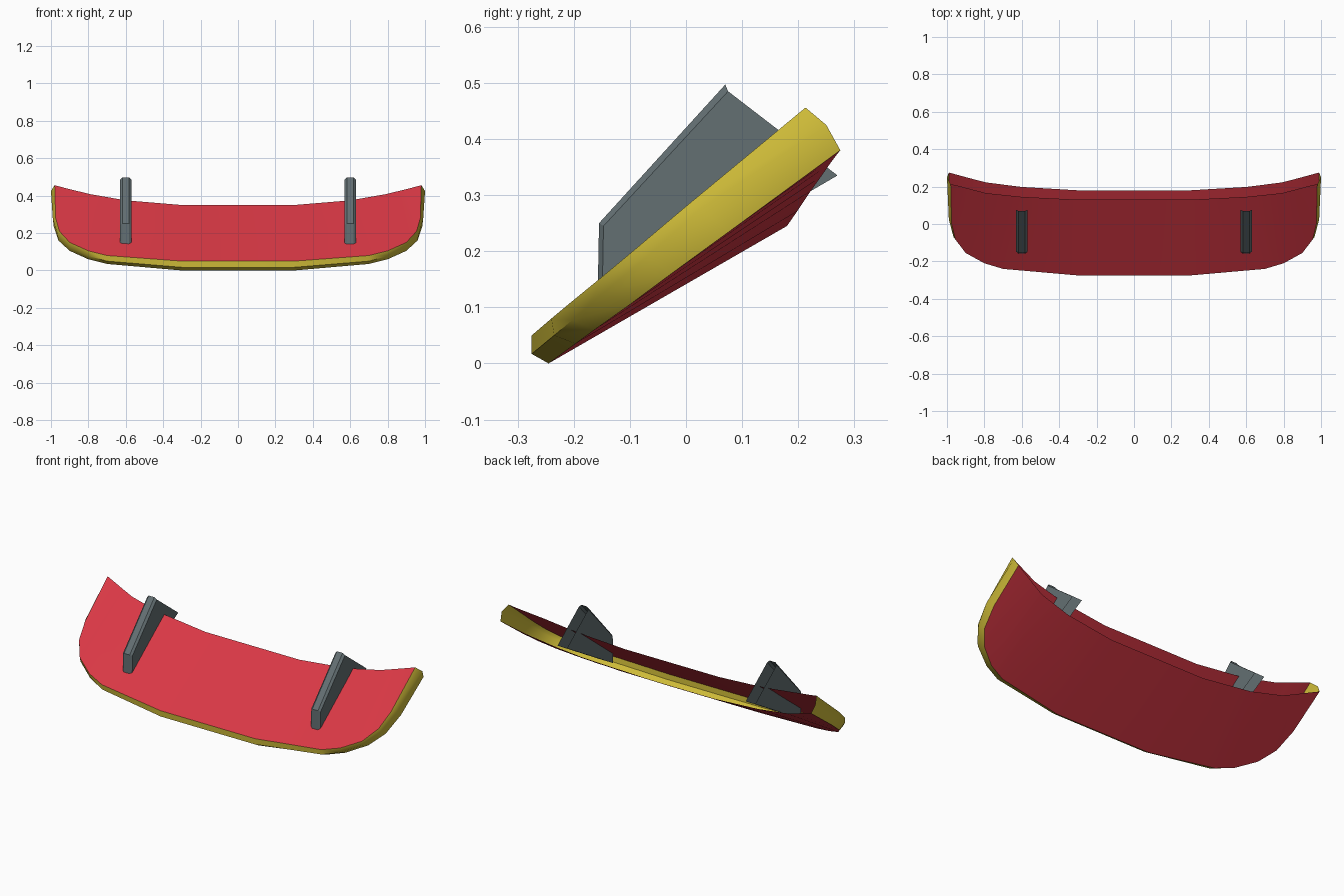
import bpy, bmesh, math

if "Cube" in bpy.data.objects:
    bpy.data.objects.remove(bpy.data.objects["Cube"])


def material(name, rgb):
    m = bpy.data.materials.new(name)
    m.diffuse_color = (*rgb, 1)
    m.use_nodes = True
    m.node_tree.nodes["Principled BSDF"].inputs["Base Color"].default_value = m.diffuse_color
    return m


RED = material("red paint", (0.70, 0.04, 0.06))
YELLOW = material("yellow edge", (0.62, 0.50, 0.04))
GREY = material("grey metal", (0.125, 0.16, 0.17))


def finish(name, bm, mats, angle):
    bmesh.ops.remove_doubles(bm, verts=bm.verts, dist=0.0005)
    bmesh.ops.recalc_face_normals(bm, faces=bm.faces)
    me = bpy.data.meshes.new(name)
    bm.to_mesh(me)
    bm.free()
    for m in mats:
        me.materials.append(m)
    ob = bpy.data.objects.new(name, me)
    bpy.context.collection.objects.link(ob)
    bpy.ops.object.select_all(action='DESELECT')
    ob.select_set(True)
    bpy.context.view_layer.objects.active = ob
    bpy.ops.object.shade_smooth_by_angle(angle=math.radians(angle))
    return ob


def loft(bm, rows, mats):
    """Skin neighbouring rows of points; mats gives one slot per strip."""
    vs = [[bm.verts.new(p) for p in row] for row in rows]
    for a, b, mi in zip(vs, vs[1:], mats):
        for i in range(len(a) - 1):
            pts = [a[i], a[i + 1], b[i + 1], b[i]]
            if (pts[1].co - pts[2].co).length < 0.0005:
                pts.pop(2)
            elif (pts[0].co - pts[3].co).length < 0.0005:
                pts.pop(3)
            bm.faces.new(pts).material_index = mi


def mirrored(half):
    return [(-x, y, z) for x, y, z in reversed(half)] + half


# Blade: hollow shell, open at the back, with a yellow rim on front and ends
top_back = [(.30, .13, .35), (.60, .145, .375), (.79, .165, .408), (.86, .183, .425),
            (.92, .199, .440), (.955, .208, .449), (.98, .213, .456)]
top_rim = [(.30, -.275, .05), (.70, -.24, .08), (.80, -.21, .105), (.90, -.155, .15),
           (.955, -.083, .21), (.975, 0, .28), (.98, .213, .456)]
mid_rim = [(.30, -.275, .017), (.70, -.235, .05), (.80, -.203, .077), (.90, -.148, .125),
           (.965, -.07, .19), (.99, .025, .275), (1.0, .25, .425)]
low_rim = [(.30, -.245, 0), (.70, -.197, .035), (.80, -.163, .06), (.90, -.10, .105),
           (.96, -.026, .16), (.985, .077, .235), (.99, .275, .38)]
low_back = [(.30, .18, .245), (.60, .198, .271), (.79, .222, .307), (.86, .24, .332),
            (.92, .256, .355), (.96, .267, .37), (.99, .275, .38)]
bm = bmesh.new()
loft(bm, [mirrored(r) for r in (top_back, top_rim, mid_rim, low_rim, low_back)],
     [0, 1, 1, 0])
finish("blade", bm, [RED, YELLOW], 50)

# Mounting brackets: folded front strip with two side plates, open at the back
front = [(-.158, .09), (-.155, .25), (.070, .497)]
edge = [(-.150, .09), (-.147, .245), (.075, .485)]
for side, label in ((-1, "left"), (1, "right")):
    cx = 0.6 * side
    bm = bmesh.new()
    rows = [[(cx + dx, y, z) for y, z in prof]
            for dx, prof in ((-.03, edge), (-.018, front), (.018, front), (.03, edge))]
    loft(bm, rows, [0, 0, 0])
    for dx in (-.03, .03):
        bm.faces.new([bm.verts.new((cx + dx, y, z)) for y, z in edge + [(.27, .335)]])
    finish(label + "_bracket", bm, [GREY], 30)
